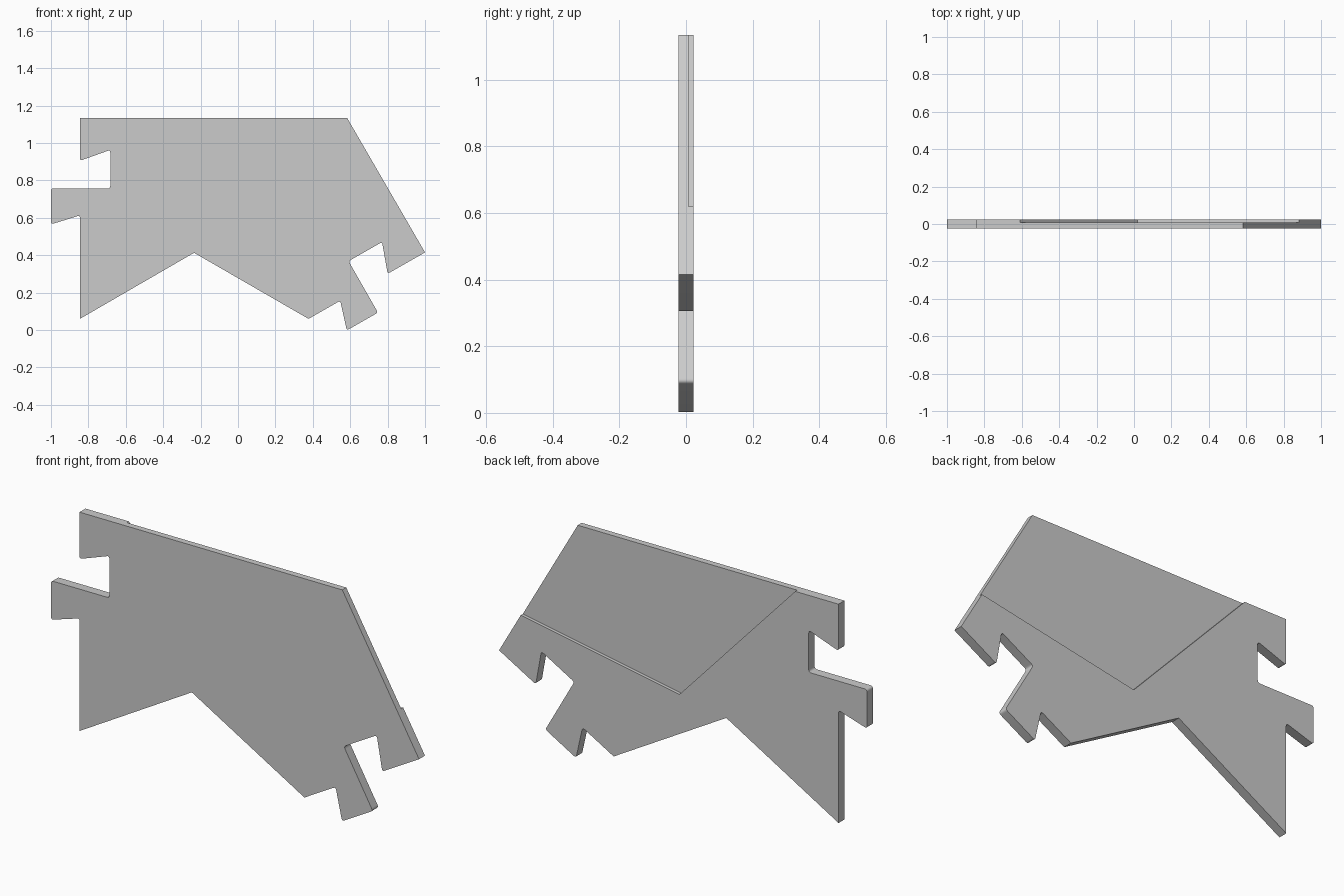
import bpy
import bmesh
from mathutils import Vector

default = bpy.data.objects.get("Cube")
if default:
    bpy.data.objects.remove(default, do_unlink=True)

HALF = 0.023      # half the plate thickness
ROUND = 0.014     # rounding of the hook corners

grey = bpy.data.materials.new("plain grey")
grey.use_nodes = True
grey.diffuse_color = (0.6, 0.6, 0.6, 1)
grey.node_tree.nodes["Principled BSDF"].inputs["Base Color"].default_value = (0.6, 0.6, 0.6, 1)


def rounded(before, corner, after, radius=ROUND, steps=5):
    """Replace a corner with a short curve."""
    a = corner + (before - corner).normalized() * radius
    b = corner + (after - corner).normalized() * radius
    ts = [i / steps for i in range(steps + 1)]
    return [a * (1 - t) ** 2 + corner * 2 * t * (1 - t) + b * t ** 2 for t in ts]


def hook_edge(start, end, inward):
    """Slot and tab along a straight edge, listed from start to end."""
    start, inward = Vector(start), Vector(inward)
    along = (Vector(end) - start).normalized()
    shape = [(0, 0), (.23, 0), (.172, .162), (.378, .162),
             (.378, -.155), (.57, -.155), (.522, 0)]
    pts = [start + along * t + inward * s for t, s in shape] + [Vector(end)]
    path = [pts[0]]
    for p, c, n in zip(pts, pts[1:], pts[2:]):
        path += rounded(p, c, n)
    return path + [pts[-1]]


def slab(name, outline, y0, y1):
    """Extrude an outline in x and z from y0 to y1."""
    bm = bmesh.new()
    face = bm.faces.new([bm.verts.new((p[0], y0, p[1])) for p in outline])
    grown = bmesh.ops.extrude_face_region(bm, geom=[face])["geom"]
    moved = [g for g in grown if isinstance(g, bmesh.types.BMVert)]
    bmesh.ops.translate(bm, verts=moved, vec=(0, y1 - y0, 0))
    bmesh.ops.recalc_face_normals(bm, faces=bm.faces)
    mesh = bpy.data.meshes.new(name)
    bm.to_mesh(mesh)
    bm.free()
    mesh.materials.append(grey)
    obj = bpy.data.objects.new(name, mesh)
    bpy.context.collection.objects.link(obj)
    return obj


# Plate outline: hooked side, notched bottom, second hooked side, sloped top
left_side = hook_edge((-.845, 1.135), (-.845, .06), (1, 0))
right_side = hook_edge((1, .415), (.377, .06), (-.496, .868))
outline = left_side + [Vector((-.235, .413))] + right_side[::-1] + [Vector((.583, 1.135))]
plate = slab("hooked_plate", outline, -HALF, HALF)

# Shallow recess in the back, open at the top and the sloped edge
recess = [(-.703, 1.235), (.02, .46), (1.2, .678), (1.2, 1.235)]
cutter = slab("recess_cutter", recess, HALF / 3, HALF * 2)
cutter.hide_render = True

cut = plate.modifiers.new("back recess", 'BOOLEAN')
cut.operation = 'DIFFERENCE'
cut.solver = 'EXACT'
cut.object = cutter
bpy.context.view_layer.objects.active = plate
bpy.ops.object.modifier_apply(modifier=cut.name)
bpy.data.objects.remove(cutter, do_unlink=True)

bpy.ops.object.select_all(action='DESELECT')
plate.select_set(True)
bpy.ops.object.shade_smooth_by_angle()
